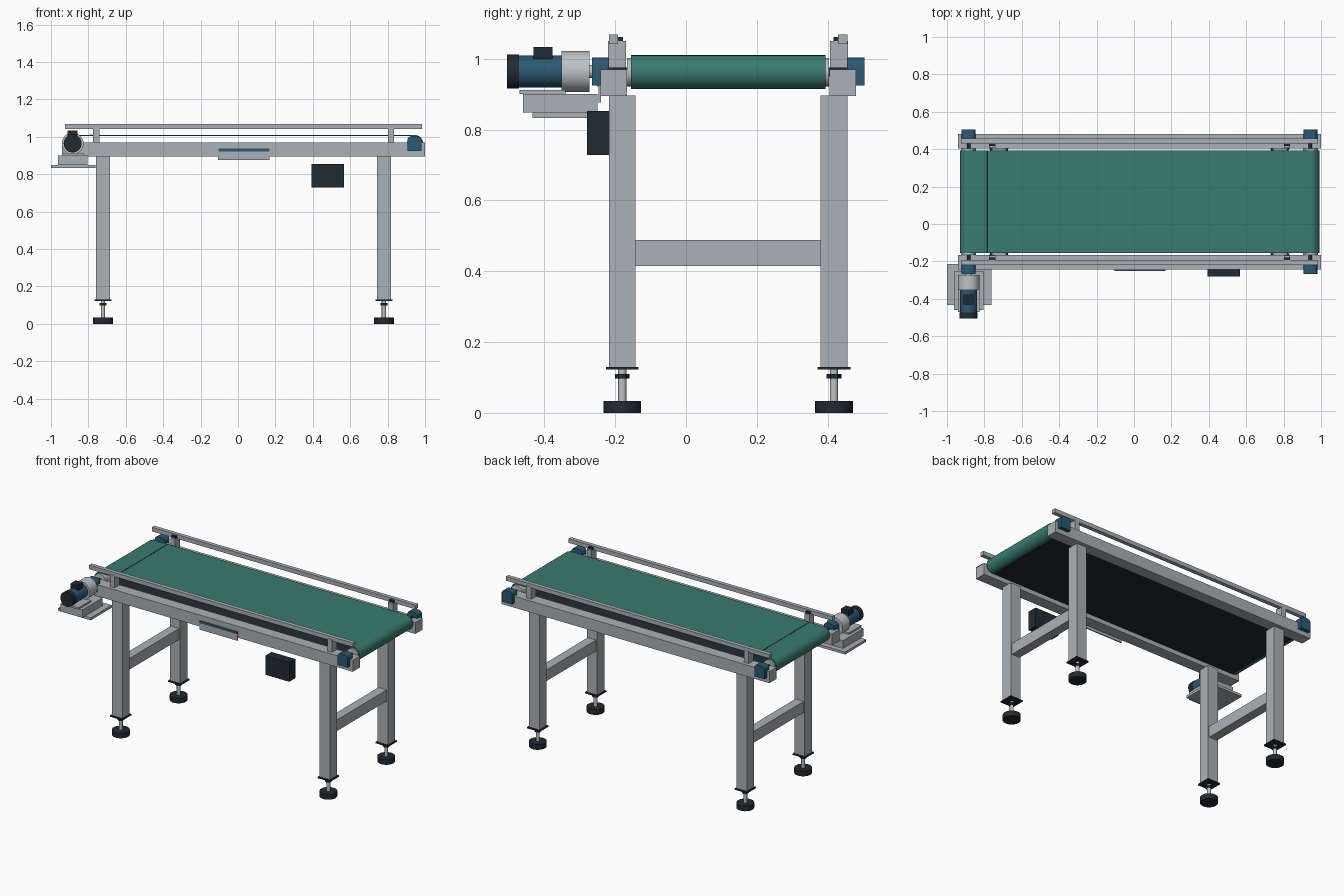
import bpy, bmesh, math
from mathutils import Matrix, Vector

if "Cube" in bpy.data.objects:
    bpy.data.objects.remove(bpy.data.objects["Cube"])


def mat(name, r, g, b):
    m = bpy.data.materials.new(name)
    m.diffuse_color = (r, g, b, 1)
    m.use_nodes = True
    m.node_tree.nodes["Principled BSDF"].inputs["Base Color"].default_value = m.diffuse_color
    return m


GRAY = mat("frame_gray", 0.40, 0.44, 0.46)
STEEL = mat("bright_steel", 0.52, 0.54, 0.55)
GREEN = mat("belt_green", 0.040, 0.200, 0.160)
BLUE = mat("machine_blue", 0.023, 0.100, 0.170)
DARK = mat("dark_rubber", 0.015, 0.024, 0.033)

MID = 0.119                      # centre line of the conveyor in y
SIDES = (("front", -1), ("back", 1))
DRUMS = (("drive", -0.884), ("tail", 0.943))
LEGS = (("left", -0.722), ("right", 0.780))
AXIS_Z = 0.9625


def finish(name, bm, *mats):
    bmesh.ops.recalc_face_normals(bm, faces=bm.faces)
    me = bpy.data.meshes.new(name)
    bm.to_mesh(me)
    bm.free()
    for m in mats:
        me.materials.append(m)
    ob = bpy.data.objects.new(name, me)
    bpy.context.collection.objects.link(ob)
    return ob


def smooth(ob, angle=35):
    bpy.ops.object.select_all(action='DESELECT')
    ob.select_set(True)
    bpy.context.view_layer.objects.active = ob
    bpy.ops.object.shade_smooth_by_angle(angle=math.radians(angle))


def box(name, x, y, z, m):
    """Box given by its (min, max) range on each axis."""
    bm = bmesh.new()
    lo, hi = Vector((x[0], y[0], z[0])), Vector((x[1], y[1], z[1]))
    size = hi - lo
    bmesh.ops.create_cube(bm, size=1, matrix=Matrix.Translation((lo + hi) / 2)
                          @ Matrix.Diagonal((*size, 1)))
    return finish(name, bm, m)


def cyl(name, p, r, length, m, axis='Z', seg=32):
    """Cylinder starting at p and running along +axis."""
    bm = bmesh.new()
    rot = Matrix.Rotation(-math.pi / 2, 4, 'X') if axis == 'Y' else Matrix()
    bmesh.ops.create_cone(bm, cap_ends=True, segments=seg, radius1=r, radius2=r, depth=length,
                          matrix=Matrix.Translation(p) @ rot @ Matrix.Translation((0, 0, length / 2)))
    ob = finish(name, bm, m)
    if seg > 8:
        smooth(ob)
    return ob


def across(s, a, b):
    """y range on side s, measured outward from the centre line."""
    return tuple(sorted((MID + s * a, MID + s * b)))


# Belt loop: outer and inner stadium outlines joined into a band
def belt(r=0.0475, t=0.007, steps=16):
    bm = bmesh.new()
    rings = []
    for y in (MID - 0.275, MID + 0.275):
        for rad in (r, r - t):
            ring = []
            for (_, cx), start in ((DRUMS[1], -math.pi / 2), (DRUMS[0], math.pi / 2)):
                for i in range(steps + 1):
                    a = start + math.pi * i / steps
                    ring.append(bm.verts.new((cx + rad * math.cos(a), y, AXIS_Z + rad * math.sin(a))))
            rings.append(ring)
    n = len(rings[0])
    for a, b in ((0, 2), (3, 1), (1, 0), (2, 3)):
        for i in range(n):
            j = (i + 1) % n
            bm.faces.new((rings[a][i], rings[a][j], rings[b][j], rings[b][i]))
    # the long lower strand is dark
    for f in bm.faces:
        c = f.calc_center_median()
        if abs(c.x) < 0.5 and c.z < AXIS_Z:
            f.material_index = 1
    smooth(finish("conveyor_belt", bm, GREEN, DARK))


belt()
box("belt_seam", (-0.788, -0.780), (MID - 0.275, MID + 0.275), (1.008, 1.0108), DARK)

# Drums and their shafts
for label, x in DRUMS:
    cyl(f"{label}_drum", (x, MID - 0.285, AXIS_Z), 0.040, 0.57, STEEL, 'Y')
    cyl(f"{label}_shaft", (x, MID - 0.345, AXIS_Z), 0.0125, 0.69, DARK, 'Y', 20)


# Bearing block with rounded top corners
def bearing(name, x, ys):
    bm = bmesh.new()
    pts = [(-0.037, 0.925), (0.037, 0.925)]
    for cx, a0 in ((0.015, 0), (-0.015, 90)):
        for i in range(5):
            a = math.radians(a0 + 22.5 * i)
            pts.append((cx + 0.022 * math.cos(a), 0.982 + 0.022 * math.sin(a)))
    face = bm.faces.new([bm.verts.new((x + px, ys[0], pz)) for px, pz in pts])
    out = bmesh.ops.extrude_face_region(bm, geom=[face])
    bmesh.ops.translate(bm, vec=(0, ys[1] - ys[0], 0),
                        verts=[v for v in out["geom"] if isinstance(v, bmesh.types.BMVert)])
    smooth(finish(name, bm, BLUE))


for side, s in SIDES:
    # Side frames and guide rails
    box(f"{side}_side_frame", (-0.94, 1.0), across(s, 0.286, 0.361), (0.895, 0.970), GRAY)
    box(f"{side}_guide_rail", (-0.925, 0.985), across(s, 0.311, 0.337), (1.042, 1.069), GRAY)
    for label, x in (("left", -0.757), ("right", 0.818)):
        box(f"{side}_{label}_guide_post", (x - 0.017, x + 0.017), across(s, 0.288, 0.339),
            (0.970, 1.050), GRAY)
        box(f"{side}_{label}_guide_clamp", (x - 0.015, x + 0.015), across(s, 0.297, 0.311),
            (1.050, 1.062), DARK)
    for label, x in DRUMS:
        bearing(f"{side}_{label}_bearing", x, across(s, 0.336, 0.385))

    # Legs with levelling feet
    for label, x in LEGS:
        y = MID + s * 0.299
        tag = f"{side}_{label}"
        box(f"{tag}_leg", (x - 0.0375, x + 0.0375), (y - 0.0375, y + 0.0375), (0.130, 0.896), GRAY)
        box(f"{tag}_foot_plate", (x - 0.046, x + 0.046), (y - 0.046, y + 0.046), (0.122, 0.130), DARK)
        cyl(f"{tag}_foot_screw", (x, y, 0.030), 0.0115, 0.094, STEEL, seg=20)
        cyl(f"{tag}_foot_nut", (x, y, 0.097), 0.021, 0.013, DARK, seg=6)
        cyl(f"{tag}_foot_pad", (x, y, 0), 0.053, 0.034, DARK)

# Cross beams between legs
for label, x in LEGS:
    box(f"{label}_cross_beam", (x - 0.03, x + 0.03), across(1, -0.262, 0.262), (0.415, 0.488), GRAY)

# Drive motor lying along y
MX = -0.884
cyl("motor_fan_cover", (MX, -0.505, 0.964), 0.048, 0.033, DARK, 'Y')
cyl("motor_body", (MX, -0.473, 0.964), 0.045, 0.122, BLUE, 'Y')
cyl("motor_gearbox", (MX, -0.352, 0.964), 0.058, 0.079, STEEL, 'Y')
cyl("motor_output_shaft", (MX, -0.275, 0.964), 0.018, 0.03, STEEL, 'Y', 20)
box("motor_terminal_box", (-0.911, -0.857), (-0.431, -0.377), (0.995, 1.033), DARK)

# Motor mount
box("motor_mount_pad", (-0.942, -0.826), (-0.470, -0.340), (0.900, 0.912), GRAY)
box("motor_mount_block", (-0.962, -0.804), (-0.460, -0.250), (0.849, 0.900), GRAY)
box("motor_mount_plate", (-1.0, -0.762), (-0.433, -0.215), (0.833, 0.849), GRAY)

# Front plate with blue stripe, and control box
box("front_plate", (-0.107, 0.168), (-0.247, -0.240), (0.877, 0.936), GRAY)
box("front_plate_stripe", (-0.105, 0.168), (-0.250, -0.246), (0.921, 0.936), BLUE)
box("control_box", (0.394, 0.567), (-0.280, -0.217), (0.728, 0.853), DARK)
